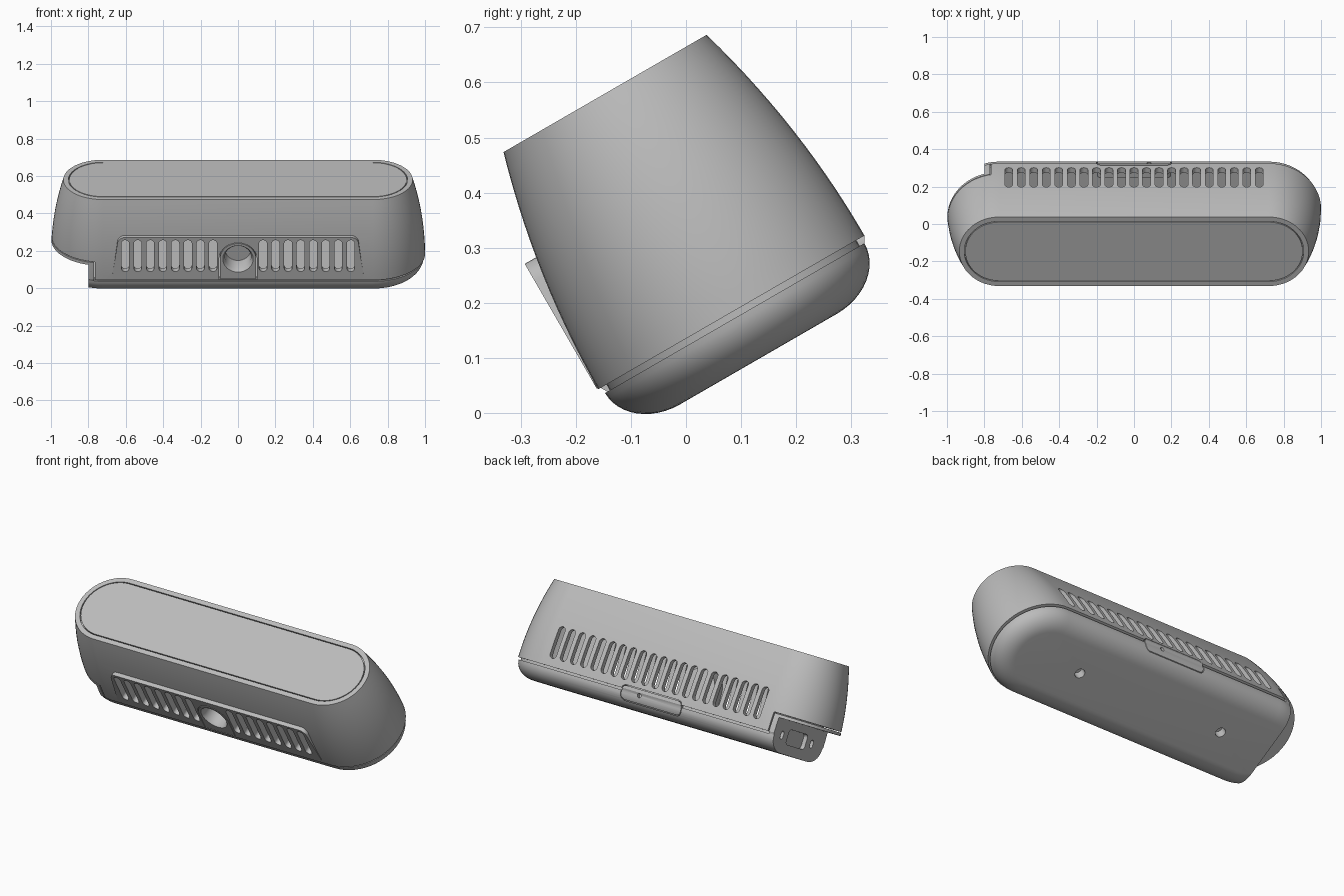
import bpy, bmesh
from math import sin, cos, pi, radians
from mathutils import Matrix

if "Cube" in bpy.data.objects:
    bpy.data.objects.remove(bpy.data.objects["Cube"], do_unlink=True)

grey = bpy.data.materials.new("plain_grey")
grey.use_nodes = True
colour = (0.5, 0.5, 0.5, 1)
grey.diffuse_color = colour
grey.node_tree.nodes["Principled BSDF"].inputs["Base Color"].default_value = colour

HALF = 0.721      # half length of the straight sides
HEIGHT = 0.459    # case height above the seam
SEAM = 0.279      # half depth at the seam
TILT = Matrix.Translation((0, 0.0825, 0.1825)) @ Matrix.Rotation(radians(30), 4, 'X')


def make_object(name, bm):
    bmesh.ops.recalc_face_normals(bm, faces=bm.faces)
    mesh = bpy.data.meshes.new(name)
    bm.to_mesh(mesh)
    bm.free()
    mesh.materials.append(grey)
    ob = bpy.data.objects.new(name, mesh)
    bpy.context.collection.objects.link(ob)
    return ob


def loft(bm, rings):
    """Closed solid through rings of equal length."""
    loops = [[bm.verts.new(p) for p in ring] for ring in rings]
    n = len(loops[0])
    for a, b in zip(loops, loops[1:]):
        for i in range(n):
            j = (i + 1) % n
            bm.faces.new((a[i], a[j], b[j], b[i]))
    bm.faces.new(loops[0][::-1])
    bm.faces.new(loops[-1])


def stadium(r, v, n=28):
    right = [(HALF + r * cos(t), r * sin(t), v)
             for t in (-pi / 2 + pi * i / n for i in range(n + 1))]
    return right + [(-x, -y, z) for x, y, z in right]


def pill_solid(name, profile):
    bm = bmesh.new()
    loft(bm, [stadium(r, v) for r, v in profile])
    return make_object(name, bm)


def prisms(name, outlines, axis, lo, hi):
    """Extrude flat outlines along one axis; the outline uses the other two."""
    bm = bmesh.new()
    for pts in outlines:
        rings = []
        for d in (lo, hi):
            ring = []
            for a, b in pts:
                p = [a, b]
                p.insert(axis, d)
                ring.append(p)
            rings.append(ring)
        loft(bm, rings)
    return make_object(name, bm)


def rounded(cx, cy, hw, hh, r, taper=0, n=7):
    """Rounded rectangle, its top optionally narrowed."""
    pts = []
    for k, (sx, sy) in enumerate(((1, 1), (-1, 1), (-1, -1), (1, -1))):
        for i in range(n + 1):
            t = pi / 2 * (k + i / n)
            y = sy * (hh - r) + r * sin(t)
            x = sx * (hw - r) + r * cos(t) - sx * taper * (y / hh + 1) / 2
            pts.append((cx + x, cy + y))
    return pts


def circle(cx, cy, r, n=32):
    return [(cx + r * cos(2 * pi * i / n), cy + r * sin(2 * pi * i / n)) for i in range(n)]


def arch(grow):
    r = 0.097 + grow
    return [(-r, 0.01 - grow), (r, 0.01 - grow)] + \
        [(r * cos(pi * i / 24), 0.13 + r * sin(pi * i / 24)) for i in range(25)]


def boolean(targets, tool, operation='DIFFERENCE'):
    for ob in targets:
        mod = ob.modifiers.new("cut", 'BOOLEAN')
        mod.operation, mod.object, mod.solver = operation, tool, 'EXACT'
        bpy.context.view_layer.objects.active = ob
        bpy.ops.object.modifier_apply(modifier=mod.name)
    bpy.data.objects.remove(tool, do_unlink=True)


def wall(v):
    return SEAM - 0.066 * (v / HEIGHT) ** 2


shell_profile = [(wall(HEIGHT * i / 14), HEIGHT * i / 14) for i in range(15)]
base_profile = [(0.165 + 0.107 * sin(t), -0.012 - 0.086 * cos(t))
                for t in (pi / 2 * i / 12 for i in range(13))]
full_profile = base_profile + shell_profile

# Upper shell with a flat front vent panel
shell = pill_solid("upper_shell", shell_profile)
panel = prisms("panel", [rounded(0, 0.133, 0.675, 0.131, 0.035, 0.035)], 1, -0.281, -0.2)
boolean([shell], panel, 'UNION')

# Hollow inside, kept solid around the connector notch
cavity = pill_solid("cavity", [(wall(v) - 0.03, v) for v in (-0.02, 0.1, 0.2, 0.3, 0.425)])
keep = prisms("keep", [[(-1.2, -0.1), (-0.73, -0.1), (-0.73, 0.14), (-1.2, 0.14)]], 1, -1, 1)
boolean([cavity], keep)
boolean([shell], cavity)

# Vent slots on the front and back
pitch = 0.067
front = [rounded(s * k * pitch, 0.151, 0.021, 0.097, 0.0208) for k in range(2, 10) for s in (-1, 1)]
boolean([shell], prisms("front_slots", front, 1, -0.4, -0.1))
back = [rounded(k * pitch, 0.135, 0.021, 0.09, 0.0208) for k in range(-10, 11)]
boolean([shell], prisms("back_slots", back, 1, 0.1, 0.4))

# Recess and lid on the top
boolean([shell], pill_solid("lid_recess", [(0.186, 0.446), (0.186, 0.5)]))
lid = pill_solid("top_lid", [(0.181, 0.44), (0.181, HEIGHT)])

# Sensor surround in an arched opening, with a flared blind bore
boolean([shell], prisms("arch_cut", [arch(0.004)], 1, -0.4, -0.2))
surround = prisms("sensor_surround", [arch(0)], 1, -0.281, -0.16)
bm = bmesh.new()
loft(bm, [[(x, u, v) for x, v in circle(0, 0.132, r)]
          for r, u in ((0.087, -0.29), (0.07, -0.262), (0.068, -0.18))])
boolean([surround], make_object("bore", bm))

# Base with a rounded underside and a narrow lip under the seam
base = pill_solid("base", base_profile + [(0.262, -0.012), (0.262, 0.001)])
bottom_holes = [circle(s * 0.48, 0, 0.028, 20) for s in (-1, 1)]
boolean([base], prisms("screw_holes", bottom_holes, 2, -0.2, -0.05))

# Connector notch at the right end
boolean([base], prisms("base_notch", [[(-1.2, -0.2), (-0.8, -0.2), (-0.8, 0.2), (-1.2, 0.2)]], 1, -1, 1))
boolean([shell], prisms("shell_notch", [[(-1.2, -0.1), (-0.764, -0.1), (-0.764, 0.108), (-1.2, 0.108)]], 1, -1, 1))
end_wall = pill_solid("connector_wall", full_profile)
step = [(-0.8, -0.013), (-0.77, -0.013), (-0.77, 0.103), (-1.2, 0.103), (-1.2, 0.086), (-0.8, 0.086)]
boolean([end_wall], prisms("step", [step], 1, -1, 1), 'INTERSECT')
ports = [rounded(0.02, 0, 0.1, 0.042, 0.02)] + [rounded(0.02 + s * 0.16, 0, 0.014, 0.022, 0.012) for s in (-1, 1)]
boolean([base, end_wall], prisms("ports", ports, 0, -0.9, -0.776))

# Release tab across the seam at the back
boolean([shell, base], prisms("tab_cut", [rounded(0, -0.02, 0.2, 0.042, 0.03)], 1, 0.235, 0.4))
tab = pill_solid("release_tab", full_profile)
boolean([tab], prisms("tab_outline", [rounded(0, -0.02, 0.196, 0.038, 0.027)], 1, 0.2, 0.4), 'INTERSECT')
boolean([tab], prisms("tab_hole", [circle(0.08, -0.015, 0.012, 16)], 1, 0.25, 0.4))

# Lean everything back and shade smoothly between sharp edges
parts = [shell, lid, surround, base, end_wall, tab]
bpy.ops.object.select_all(action='DESELECT')
for ob in parts:
    ob.data.transform(TILT)
    ob.select_set(True)
bpy.context.view_layer.objects.active = shell
bpy.ops.object.shade_smooth_by_angle(angle=radians(30))
